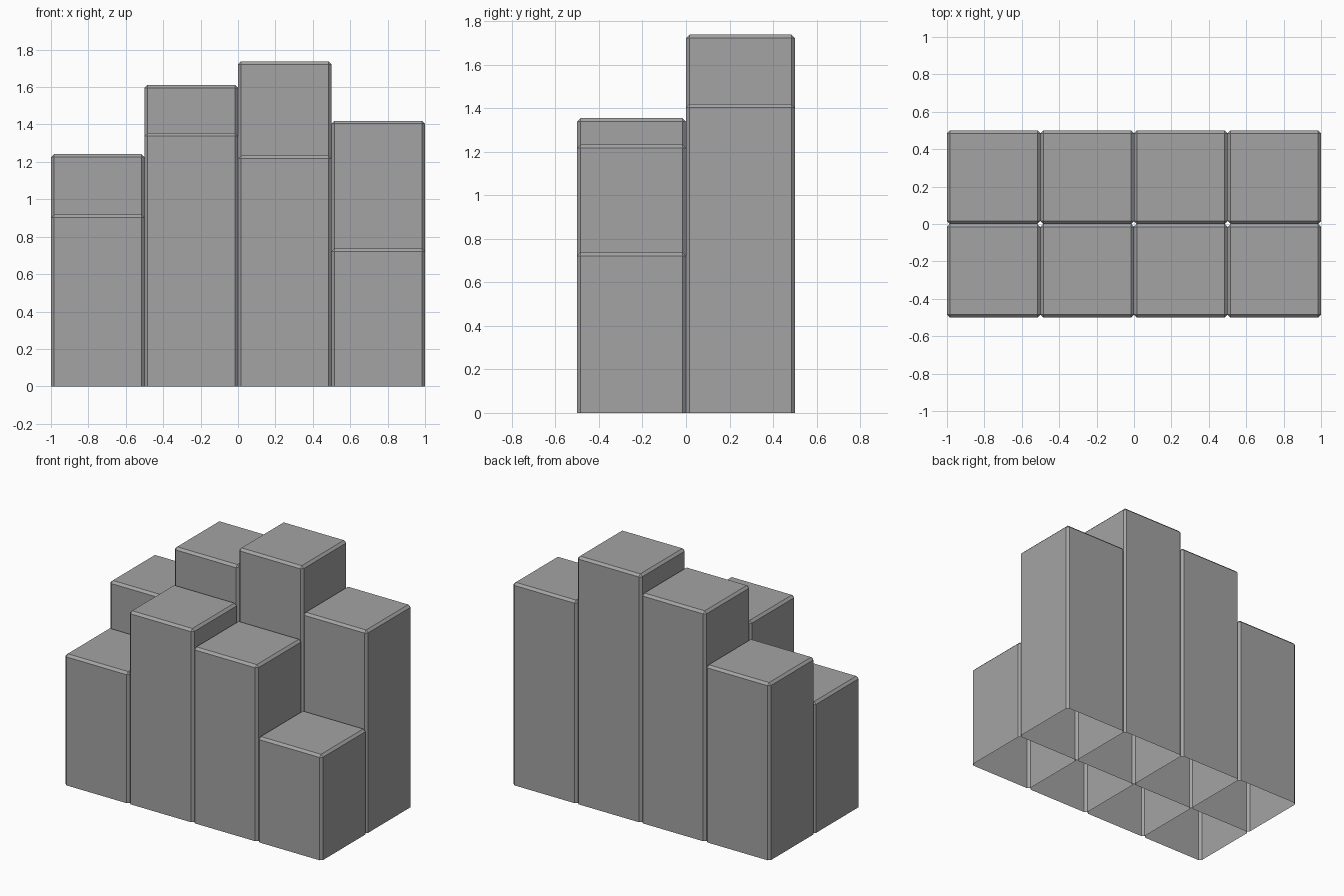
import bpy, bmesh

if "Cube" in bpy.data.objects:
    bpy.data.objects.remove(bpy.data.objects["Cube"])

SIZE, BEVEL = 0.5, 0.016
HEIGHTS = {"front": (0.918, 1.354, 1.234, 0.738),
           "back": (1.242, 1.612, 1.738, 1.42)}

# dark grey surface
grey = bpy.data.materials.new("dark_grey")
grey.diffuse_color = (0.37, 0.37, 0.37, 1)
grey.use_nodes = True
grey.node_tree.nodes["Principled BSDF"].inputs["Base Color"].default_value = grey.diffuse_color


def column(name, x, y, height):
    # square pillar with chamfered sides and top, open underneath
    bm = bmesh.new()
    bmesh.ops.create_cube(bm, size=1)
    for v in bm.verts:
        v.co.x *= SIZE
        v.co.y *= SIZE
        v.co.z = (v.co.z + 0.5) * height
    base = [f for f in bm.faces if f.normal.z < -0.9]
    bmesh.ops.delete(bm, geom=base, context='FACES_ONLY')
    edges = [e for e in bm.edges if max(v.co.z for v in e.verts) > 0.01]
    bmesh.ops.bevel(bm, geom=edges, offset=BEVEL, segments=1,
                    profile=0.5, affect='EDGES')
    mesh = bpy.data.meshes.new(name)
    bm.to_mesh(mesh)
    bm.free()
    mesh.materials.append(grey)
    obj = bpy.data.objects.new(name, mesh)
    obj.location = (x, y, 0)
    bpy.context.collection.objects.link(obj)


# two rows of four stepped columns
for row, y in (("front", -SIZE / 2), ("back", SIZE / 2)):
    for i, h in enumerate(HEIGHTS[row]):
        column(f"{row}_column_{i + 1}", (i - 1.5) * SIZE, y, h)
